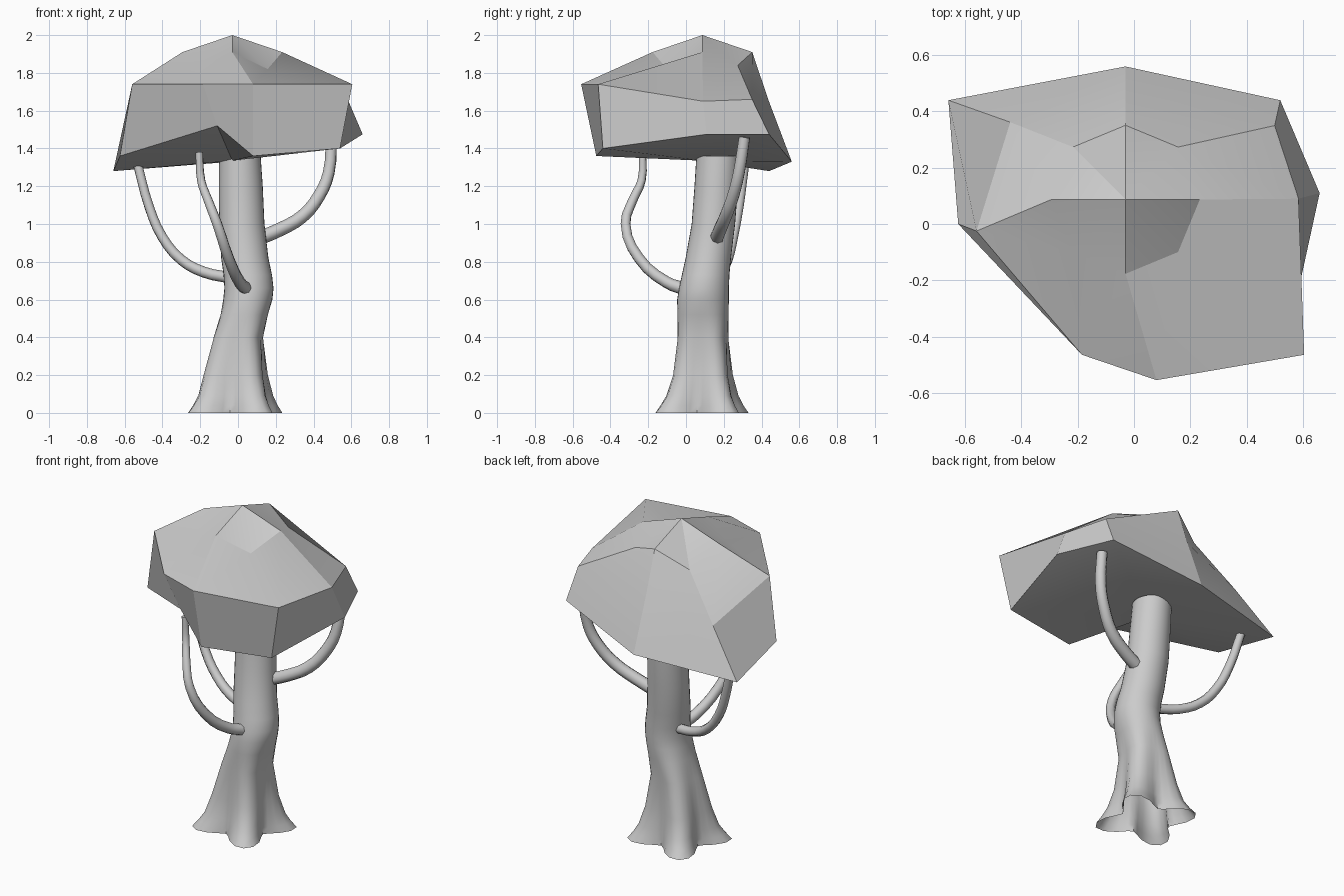
import bpy, bmesh, math

if "Cube" in bpy.data.objects:
    bpy.data.objects.remove(bpy.data.objects["Cube"])


def finish(bm, name, angle):
    bmesh.ops.recalc_face_normals(bm, faces=bm.faces)
    mesh = bpy.data.meshes.new(name)
    bm.to_mesh(mesh)
    bm.free()
    obj = bpy.data.objects.new(name, mesh)
    bpy.context.collection.objects.link(obj)
    bpy.ops.object.select_all(action='DESELECT')
    obj.select_set(True)
    bpy.context.view_layer.objects.active = obj
    bpy.ops.object.shade_smooth_by_angle(angle=math.radians(angle))
    return obj


def bridge(bm, a, b):
    n = len(a)
    for i in range(n):
        bm.faces.new((a[i], a[(i + 1) % n], b[(i + 1) % n], b[i]))


# Trunk: bent loft whose base flares into four diagonal roots (open underneath)
# z, centre x, centre y, radius x, radius y, root size
sections = [
    (0.00, -.015, .085, .222, .218, .075),
    (0.04, -.014, .085, .205, .200, .058),
    (0.09, -.012, .087, .188, .180, .042),
    (0.20, -.012, .090, .168, .155, .025),
    (0.40, .002, .090, .134, .138, .010),
    (0.52, .033, .090, .128, .138, .004),
    (0.60, .052, .090, .130, .137, 0),
    (0.66, .058, .095, .130, .132, 0),
    (0.73, .052, .104, .128, .126, 0),
    (0.82, .036, .118, .125, .120, 0),
    (1.00, .020, .145, .120, .115, 0),
    (1.20, .015, .160, .116, .115, 0),
    (1.36, .010, .170, .110, .115, 0),
]
bm = bmesh.new()
previous = None
for z, cx, cy, rx, ry, root in sections:
    ring = []
    for i in range(32):
        t = 2 * math.pi * i / 32
        bump = root * math.cos(4 * (t - math.radians(35)))
        ring.append(bm.verts.new((cx + (rx + bump) * math.cos(t),
                                  cy + (ry + bump) * math.sin(t), z)))
    if previous:
        bridge(bm, previous, ring)
    previous = ring
bm.faces.new(previous)
finish(bm, "trunk", 45)


# Branches: tapered tubes curving up into the crown
def branch(name, points, r0, r1):
    curve = bpy.data.curves.new(name, 'CURVE')
    curve.dimensions = '3D'
    curve.bevel_depth = 1
    curve.bevel_resolution = 2
    curve.resolution_u = 3
    curve.use_fill_caps = True
    spline = curve.splines.new('BEZIER')
    spline.bezier_points.add(len(points) - 1)
    for i, (p, co) in enumerate(zip(spline.bezier_points, points)):
        p.co = co
        p.handle_left_type = p.handle_right_type = 'AUTO'
        p.radius = r0 + (r1 - r0) * i / (len(points) - 1)
    bpy.context.collection.objects.link(bpy.data.objects.new(name, curve))


branch("left_branch", [(-.04, .14, .715), (-.18, .18, .745), (-.30, .22, .81),
                       (-.40, .25, .93), (-.47, .28, 1.09), (-.53, .31, 1.31)], .030, .025)
branch("front_branch", [(.04, -.02, .66), (.01, -.10, .69), (-.05, -.25, .82),
                        (-.11, -.32, 1.0), (-.16, -.28, 1.13),
                        (-.195, -.235, 1.23), (-.205, -.23, 1.38)], .034, .020)
branch("right_branch", [(.10, .16, .92), (.22, .18, .97), (.34, .21, 1.04),
                        (.43, .25, 1.15), (.48, .28, 1.27), (.495, .31, 1.46)], .038, .031)

# Crown: faceted dome of three eight-point rings, starting at the front
lower = [(.08, -.475, 1.36), (.54, -.44, 1.40), (.66, .11, 1.475), (.52, .44, 1.475),
         (-.03, .56, 1.33), (-.66, .44, 1.28), (-.625, 0, 1.36), (-.11, -.41, 1.52)]
rim = [(.08, -.555, 1.74), (.605, -.465, 1.74), (.585, .09, 1.65), (.50, .35, 1.66),
       (-.03, .435, 1.66), (-.44, .362, 1.545), (-.56, -.025, 1.74), (-.185, -.465, 1.74)]
# Shoulder ring sits evenly round the peak, alternating mid sides and corners
cx, cy = -.03, .087
heights = [1.91, 1.82, 1.91, 1.84, 1.91, 1.80, 1.91, 1.83]
shoulder = []
for i, z in enumerate(heights):
    t = math.radians(-90 + 45 * i)
    shoulder.append((cx + .264 * math.cos(t), cy + .264 * math.sin(t), z))
bm = bmesh.new()
low, mid, top = ([bm.verts.new(p) for p in ring] for ring in (lower, rim, shoulder))
bridge(bm, low, mid)
bridge(bm, mid, top)
peak = bm.verts.new((cx, cy, 2.0))
hub = bm.verts.new((cx, cy, 1.335))
for i in range(8):
    j = (i + 1) % 8
    bm.faces.new((top[i], top[j], peak))
    bm.faces.new((low[i], low[j], hub))
finish(bm, "crown", 20)
